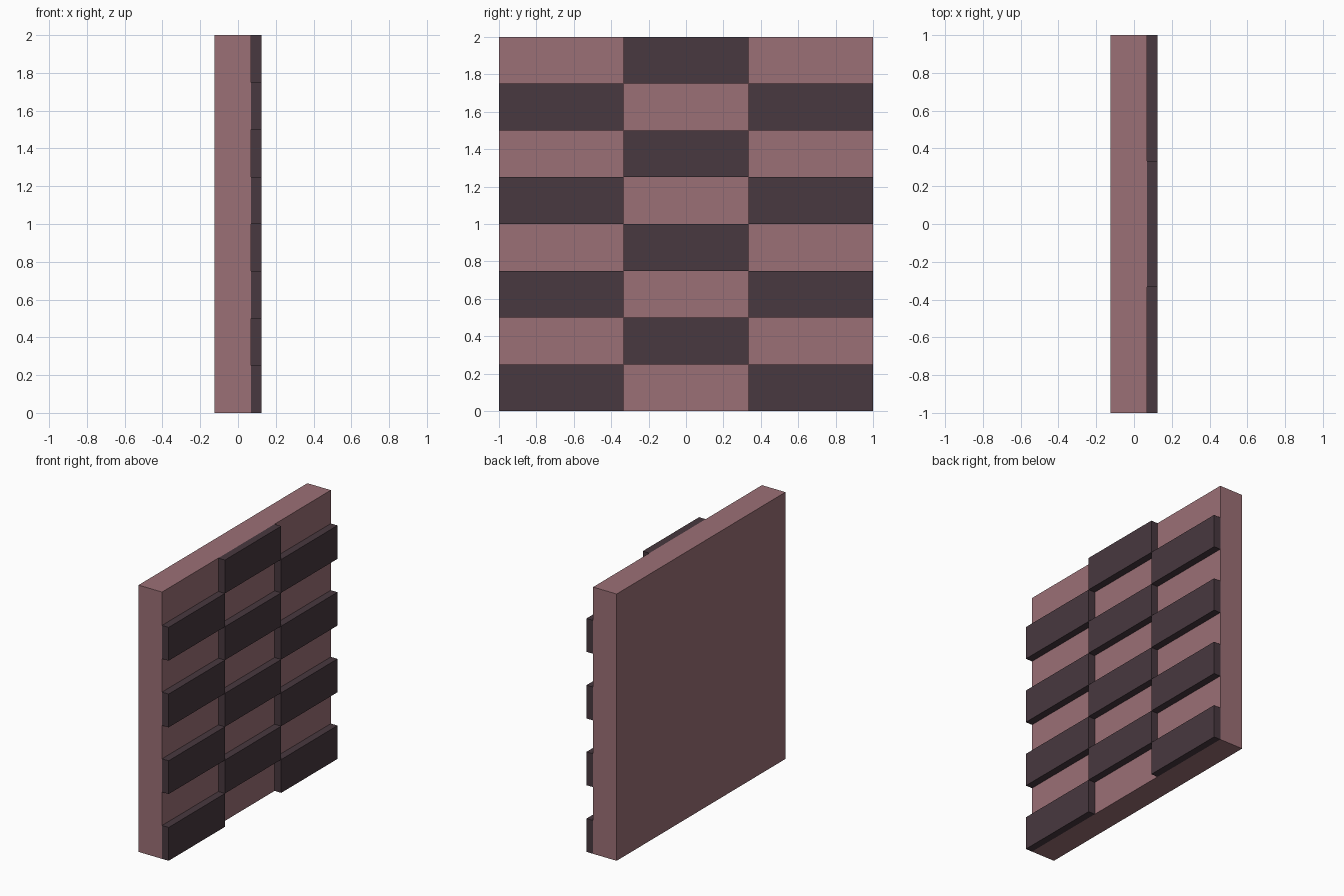
import bpy, bmesh
from mathutils import Matrix

if "Cube" in bpy.data.objects:
    bpy.data.objects.remove(bpy.data.objects["Cube"])

ROWS, COLS = 8, 3
X_BACK, X_FACE, X_FRONT = -0.125, 0.07, 0.125
ROW_H, COL_W = 2 / ROWS, 2 / COLS


def material(name, color):
    mat = bpy.data.materials.new(name)
    mat.diffuse_color = (*color, 1)
    mat.use_nodes = True
    mat.node_tree.nodes["Principled BSDF"].inputs["Base Color"].default_value = mat.diffuse_color
    return mat


def box(name, lo, hi, mat):
    size = [b - a for a, b in zip(lo, hi)]
    center = [(a + b) / 2 for a, b in zip(lo, hi)]
    bm = bmesh.new()
    bmesh.ops.create_cube(bm, size=1, matrix=Matrix.Diagonal((*size, 1)))
    mesh = bpy.data.meshes.new(name)
    bm.to_mesh(mesh)
    bm.free()
    mesh.materials.append(mat)
    obj = bpy.data.objects.new(name, mesh)
    obj.location = center
    bpy.context.collection.objects.link(obj)
    return obj


rose = material("rose", (0.33, 0.16, 0.18))
dark = material("dark_plum", (0.065, 0.04, 0.05))

# Backing slab
box("wall_panel", (X_BACK, -1, 0), (X_FACE, 1, 2), rose)

# Raised blocks in a checker pattern: outer columns on even rows, middle on odd
for row in range(ROWS):
    for col in range(COLS):
        if (row + col) % 2 == 0:
            y, z = -1 + col * COL_W, row * ROW_H
            box(f"raised_block_{row}_{col}", (X_FACE, y, z),
                (X_FRONT, y + COL_W, z + ROW_H), dark)
